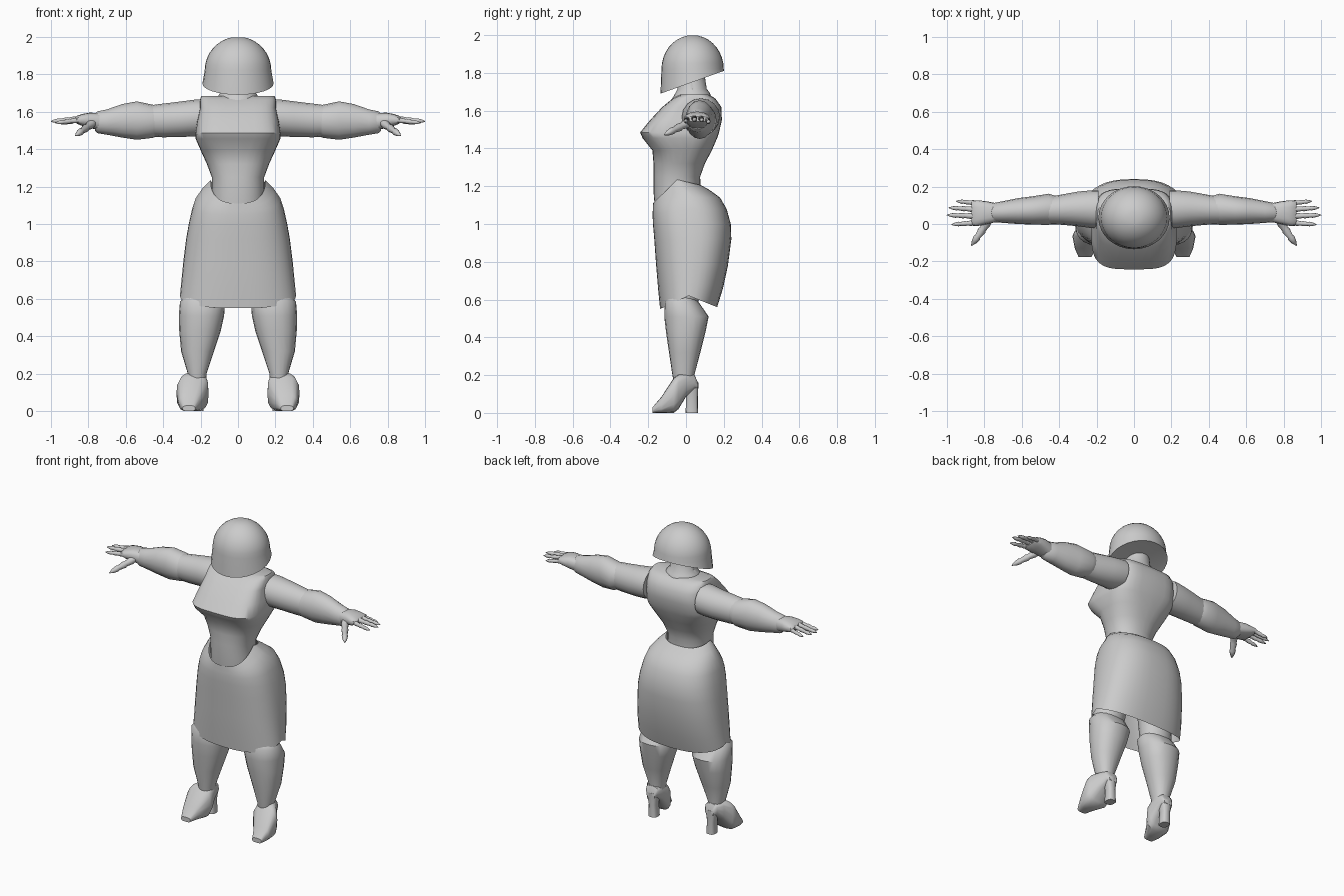
import bpy, bmesh, math
from mathutils import Vector

grey = bpy.data.materials.new("plain grey")
grey.diffuse_color = (0.6, 0.6, 0.6, 1)
X, Y, Z = Vector((1, 0, 0)), Vector((0, 1, 0)), Vector((0, 0, 1))


def ring(c, u, v, n=20, p=2.0):
    """Superellipse cross-section around c with half axes u and v."""
    pts = []
    for i in range(n):
        a = 2 * math.pi * i / n
        s, t = math.cos(a), math.sin(a)
        e = 2 / p
        pts.append(Vector(c) + u * math.copysign(abs(s) ** e, s)
                   + v * math.copysign(abs(t) ** e, t))
    return pts


def loft(name, rings, caps=(True, True), mirror=False, sharp=40):
    """Skin a list of rings into one smooth-shaded object."""
    bm = bmesh.new()
    rows = [[bm.verts.new(q) for q in r] for r in rings]
    n = len(rows[0])
    for a, b in zip(rows, rows[1:]):
        for i in range(n):
            j = (i + 1) % n
            bm.faces.new((a[i], a[j], b[j], b[i]))
    for want, row in zip(caps, (rows[0], rows[-1])):
        if want:
            bm.faces.new(row)
    bmesh.ops.recalc_face_normals(bm, faces=bm.faces)
    me = bpy.data.meshes.new(name)
    bm.to_mesh(me)
    bm.free()
    me.materials.append(grey)
    me.shade_smooth()
    me.set_sharp_from_angle(angle=math.radians(sharp))
    ob = bpy.data.objects.new(name, me)
    bpy.context.collection.objects.link(ob)
    if mirror:
        ob.modifiers.new("Mirror", 'MIRROR').use_mirror_merge = False
    return ob


def level(z, rx, y0, y1, n=32, p=2.0, cx=0.0):
    """Horizontal ring given its half width, front y and back y."""
    return ring((cx, (y0 + y1) / 2, z), X * rx, Y * ((y1 - y0) / 2), n, p)


def limb_x(x, y0, y1, z0, z1, n=16, p=2.0):
    """Ring across the x axis."""
    return ring((x, (y0 + y1) / 2, (z0 + z1) / 2), Y * ((y1 - y0) / 2), Z * ((z1 - z0) / 2), n, p)


# Head: round dome cut by a sloping plane, low at the front
head = []
for k in range(1, 10):
    a = math.pi / 2 * k / 9
    head.append(level(1.82 + 0.18 * math.cos(a), 0.178 * math.sin(a),
                      0.035 - 0.165 * math.sin(a), 0.035 + 0.165 * math.sin(a)))
rim = level(0, 0.19, -0.135, 0.202)
under = level(0, 0.15, -0.095, 0.165)
for r, lift in ((rim, 0), (under, 0.006)):
    for q in r:
        q.z = 1.69 + lift + (q.y + 0.135) * 0.36
    head.append(r)
loft("head", head)

# Neck with a flared collar
loft("neck", [level(1.78, 0.075, -0.04, 0.10), level(1.715, 0.08, -0.045, 0.11),
              level(1.695, 0.10, -0.055, 0.125), level(1.66, 0.115, -0.075, 0.14)])

# Bodice: shoulders, bust and waist
loft("bodice", [level(*r) for r in (
    (1.685, 0.195, -0.03, 0.12, 32, 3.2), (1.665, 0.203, -0.07, 0.155, 32, 3.6),
    (1.62, 0.203, -0.125, 0.187, 32, 3.8), (1.55, 0.218, -0.19, 0.19, 32, 3.6),
    (1.485, 0.228, -0.243, 0.175, 32, 3.6), (1.455, 0.226, -0.23, 0.165, 32, 3.3),
    (1.39, 0.198, -0.178, 0.137, 32, 2.6), (1.32, 0.166, -0.172, 0.1, 32, 2.3),
    (1.25, 0.14, -0.172, 0.075, 32, 2.2), (1.17, 0.14, -0.172, 0.078, 32, 2.2),
    (1.09, 0.14, -0.165, 0.08, 32, 2.2))])

# Skirt: pointed waistline, full hips and an arched hem, open below
skirt = []
for z, rx, y0, y1, front, back in (
        (1.235, 0.146, -0.174, 0.08, 0.125, 0.03), (1.19, 0.19, -0.175, 0.125, 0.10, 0.01),
        (1.14, 0.225, -0.176, 0.18, 0.07, 0), (1.08, 0.245, -0.177, 0.215, 0.03, 0),
        (1.00, 0.263, -0.175, 0.237, 0, 0), (0.92, 0.277, -0.168, 0.24, 0, 0),
        (0.80, 0.292, -0.158, 0.222, 0.02, 0.02), (0.70, 0.302, -0.148, 0.196, 0.04, 0.04),
        (0.62, 0.31, -0.137, 0.165, 0.07, 0.06)):
    r = level(z, rx, y0, y1, 40, 2.5)
    mid, half = (y0 + y1) / 2, (y1 - y0) / 2
    for q in r:
        s = (q.y - mid) / half
        q.z -= front * max(0, -s) + back * max(0, s)
    skirt.append(r)
loft("skirt", skirt, caps=(False, False))

# Arms
loft("upper_arm", [limb_x(*r) for r in (
    (0.19, -0.02, 0.18, 1.475, 1.665), (0.225, -0.022, 0.18, 1.468, 1.665),
    (0.30, -0.012, 0.173, 1.465, 1.655), (0.40, -0.003, 0.155, 1.463, 1.643),
    (0.50, 0.0, 0.14, 1.47, 1.63))], mirror=True)
loft("forearm", [limb_x(*r) for r in (
    (0.42, 0.01, 0.15, 1.475, 1.63), (0.455, -0.005, 0.162, 1.46, 1.637),
    (0.54, -0.003, 0.148, 1.45, 1.655), (0.62, 0.0, 0.138, 1.462, 1.64),
    (0.70, 0.006, 0.122, 1.477, 1.612), (0.75, 0.01, 0.112, 1.485, 1.602),
    (0.765, 0.02, 0.102, 1.5, 1.59))], mirror=True)

# Hands
loft("palm", [limb_x(*r, 16, 2.6) for r in (
    (0.74, 0.01, 0.112, 1.50, 1.592), (0.79, -0.002, 0.122, 1.513, 1.595),
    (0.83, -0.01, 0.126, 1.523, 1.588), (0.86, -0.01, 0.127, 1.535, 1.578),
    (0.868, 0.0, 0.12, 1.542, 1.57))], mirror=True)


def finger(name, start, end, radius):
    """Three tapering joints that end in a point."""
    a, b = Vector(start), Vector(end)
    d = (b - a).normalized()
    side = d.cross(Z).normalized()
    up = side.cross(d)
    prof = ((0, 0.9), (0.15, 1.05), (0.36, 0.8), (0.40, 1.0), (0.64, 0.7),
            (0.68, 0.88), (0.85, 0.65), (1, 0.12))
    loft(name, [ring(a.lerp(b, t), side * radius * k, up * radius * k, 10) for t, k in prof],
         mirror=True)


finger("little_finger", (0.845, 0.112, 1.555), (0.95, 0.122, 1.535), 0.013)
finger("ring_finger", (0.85, 0.078, 1.562), (0.99, 0.087, 1.545), 0.014)
finger("middle_finger", (0.85, 0.042, 1.562), (1.0, 0.048, 1.548), 0.015)
finger("index_finger", (0.85, 0.006, 1.555), (0.975, -0.003, 1.54), 0.014)
finger("thumb", (0.775, 0.02, 1.54), (0.868, -0.115, 1.472), 0.022)

# Legs
loft("thigh", [level(z, rx, y0, y1, 20, 2, cx) for z, cx, rx, y0, y1 in (
    (0.90, 0.155, 0.11, -0.12, 0.12), (0.70, 0.175, 0.105, -0.11, 0.09),
    (0.60, 0.185, 0.102, -0.105, 0.068), (0.52, 0.19, 0.10, -0.09, 0.06))], mirror=True)
loft("calf", [level(z, rx, y0, y1, 20, 2.2, cx) for z, cx, rx, y0, y1 in (
    (0.61, 0.188, 0.10, -0.10, 0.05), (0.585, 0.19, 0.12, -0.114, 0.068),
    (0.51, 0.195, 0.121, -0.115, 0.12), (0.43, 0.203, 0.111, -0.106, 0.104),
    (0.32, 0.216, 0.088, -0.09, 0.076), (0.20, 0.218, 0.05, -0.072, 0.044),
    (0.13, 0.218, 0.05, -0.06, 0.045))], mirror=True)

# High-heeled shoes
loft("shoe", [ring((cx, y, (z0 + z1) / 2), X * w, Z * ((z1 - z0) / 2), 16, 3)
              for y, cx, w, z0, z1 in (
    (-0.177, 0.262, 0.034, 0.0, 0.03), (-0.13, 0.26, 0.056, 0.0, 0.085),
    (-0.065, 0.243, 0.086, 0.0, 0.185), (-0.04, 0.238, 0.08, 0.02, 0.205),
    (0.0, 0.225, 0.058, 0.085, 0.21), (0.045, 0.218, 0.045, 0.125, 0.2),
    (0.064, 0.216, 0.03, 0.13, 0.16))], mirror=True)
loft("shoe_heel", [level(0.16, 0.04, 0.0, 0.066, 12, 3, 0.217),
                   level(0.08, 0.026, 0.0, 0.063, 12, 3, 0.215),
                   level(0.0, 0.03, -0.002, 0.064, 12, 3, 0.213)], mirror=True)
